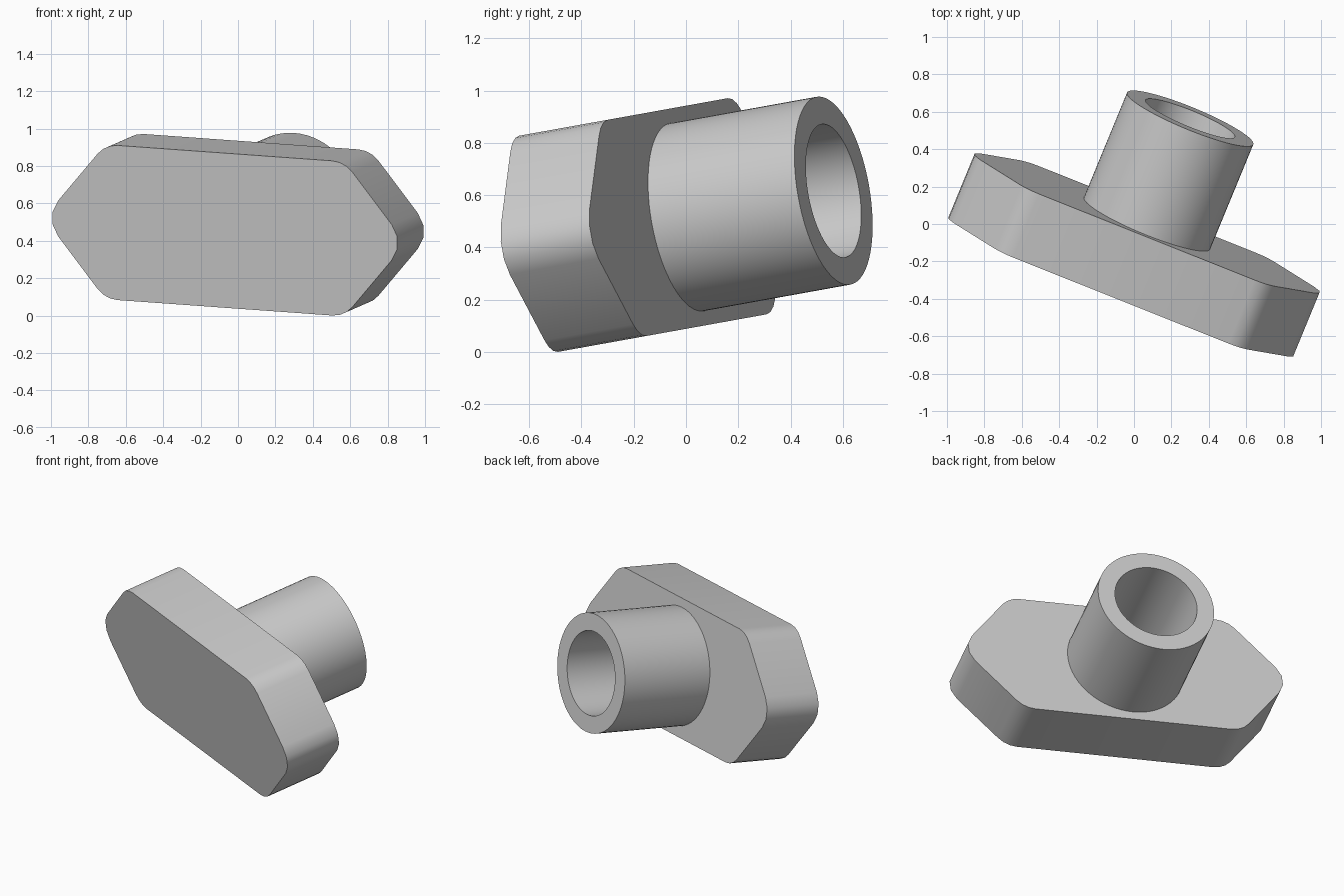
import bpy, bmesh, math
from mathutils import Vector, Matrix

if "Cube" in bpy.data.objects:
    bpy.data.objects.remove(bpy.data.objects["Cube"])

# Part frame: x along the plate, y along the tube axis, z across the plate
axis = Vector((0.412, 1.0, 0.18)).normalized()
up = Vector((0.0, -0.177, 0.984))
up = (up - axis * up.dot(axis)).normalized()
along = axis.cross(up)
frame = Matrix((along, axis, up)).transposed().to_4x4()
frame.translation = (-0.07, -0.335, 0.455)

THICK, TUBE_LEN = 0.372, 0.614
OUTER, INNER = 0.365, 0.2585


def finish(bm, name):
    bmesh.ops.recalc_face_normals(bm, faces=bm.faces[:])
    mesh = bpy.data.meshes.new(name)
    bm.to_mesh(mesh)
    bm.free()
    mesh.transform(frame)
    ob = bpy.data.objects.new(name, mesh)
    bpy.context.collection.objects.link(ob)
    bpy.ops.object.select_all(action='DESELECT')
    ob.select_set(True)
    bpy.context.view_layer.objects.active = ob
    bpy.ops.object.shade_smooth_by_angle(angle=math.radians(35))


def rounded(corners, r, steps):
    """Fillet every corner of a convex counter-clockwise outline."""
    pts = []
    for i, c in enumerate(corners):
        a = (corners[i - 1] - c).normalized()
        b = (corners[(i + 1) % len(corners)] - c).normalized()
        half = a.angle(b) / 2
        centre = c + (a + b).normalized() * r / math.sin(half)
        turn = math.pi - 2 * half
        start = c + a * r / math.tan(half) - centre
        for k in range(steps + 1):
            t = turn * k / steps
            pts.append(centre + Vector((
                start.x * math.cos(t) - start.y * math.sin(t),
                start.x * math.sin(t) + start.y * math.cos(t))))
    return pts


# Six-sided plate with rounded corners
hexagon = [Vector(p) for p in ((1.044, 0), (0.69, 0.42), (-0.69, 0.42),
                               (-1.044, 0), (-0.69, -0.42), (0.69, -0.42))]
bm = bmesh.new()
face = bm.faces.new([bm.verts.new((p.x, 0, p.y)) for p in rounded(hexagon, 0.15, 3)])
ext = bmesh.ops.extrude_face_region(bm, geom=[face], use_keep_orig=True)
moved = [g for g in ext['geom'] if isinstance(g, bmesh.types.BMVert)]
bmesh.ops.translate(bm, verts=moved, vec=(0, THICK, 0))
finish(bm, "base_plate")

# Hollow tube, its wall section spun round the axis
bm = bmesh.new()
y0, y1 = THICK, THICK + TUBE_LEN
section = [bm.verts.new(p) for p in ((OUTER, y0, 0), (OUTER, y1, 0),
                                     (INNER, y1, 0), (INNER, y0, 0))]
edges = [bm.edges.new(section[i:i + 2]) for i in range(3)]
bmesh.ops.spin(bm, geom=section + edges, axis=(0, 1, 0), cent=(0, 0, 0),
               angle=2 * math.pi, steps=64)
bmesh.ops.remove_doubles(bm, verts=bm.verts[:], dist=1e-4)
finish(bm, "tube")
